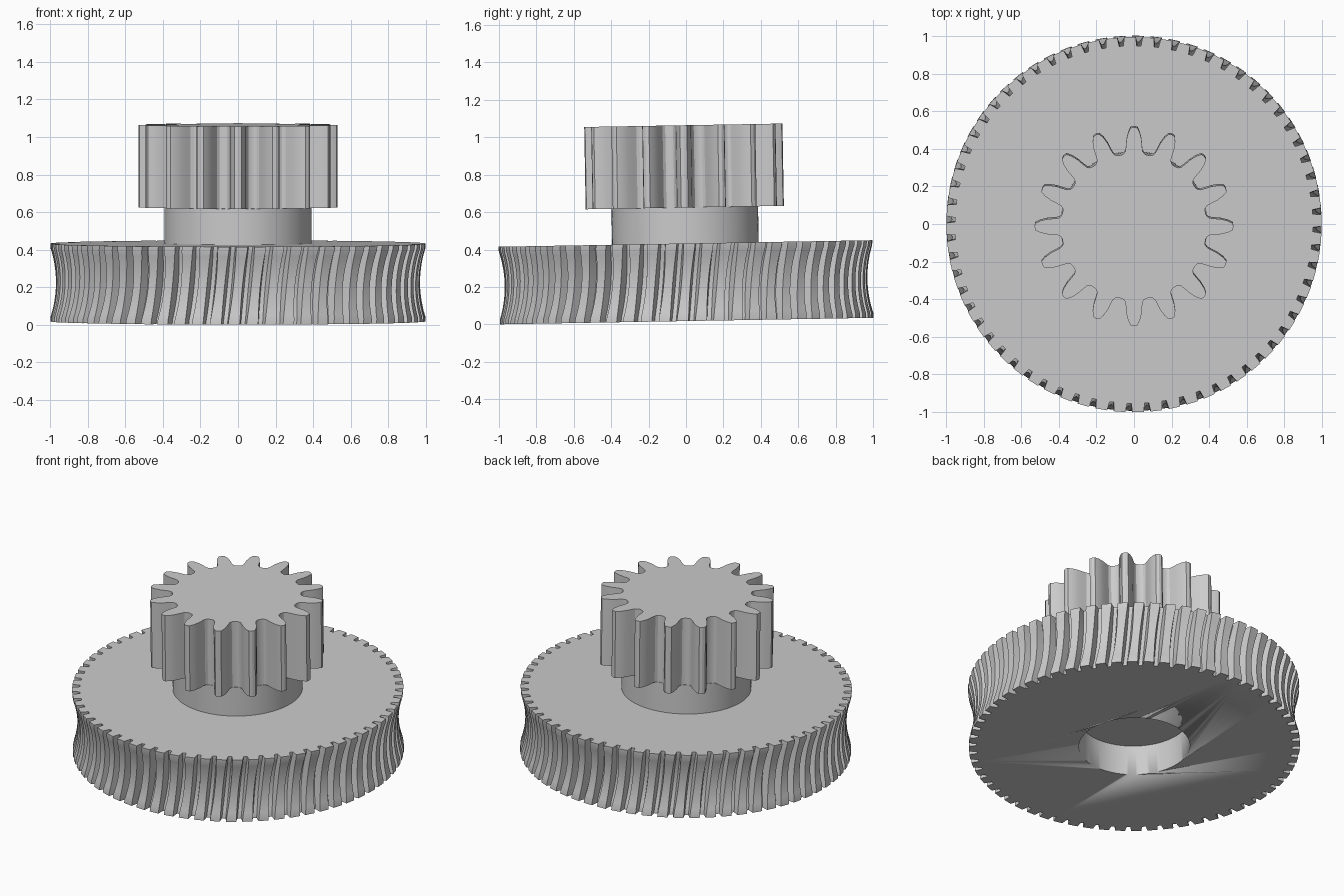
import bpy, bmesh, math
from mathutils import Matrix

if "Cube" in bpy.data.objects:
    bpy.data.objects.remove(bpy.data.objects["Cube"])

TILT = math.radians(1.0)
PLACE = Matrix.Translation((0, 0.004, 0.0175)) @ Matrix.Rotation(TILT, 4, 'X')

grey = bpy.data.materials.new("light grey")
grey.diffuse_color = (0.6, 0.6, 0.6, 1)
grey.use_nodes = True
grey.node_tree.nodes["Principled BSDF"].inputs["Base Color"].default_value = grey.diffuse_color


def finish(bm, name, angle=25):
    bmesh.ops.recalc_face_normals(bm, faces=bm.faces)
    me = bpy.data.meshes.new(name)
    bm.to_mesh(me)
    bm.free()
    me.materials.append(grey)
    ob = bpy.data.objects.new(name, me)
    bpy.context.collection.objects.link(ob)
    bpy.ops.object.select_all(action='DESELECT')
    ob.select_set(True)
    bpy.context.view_layer.objects.active = ob
    bpy.ops.object.shade_smooth_by_angle(angle=math.radians(angle))
    ob.matrix_world = PLACE
    return ob


def loft(name, rings):
    """Skin a stack of matching (x, y, z) rings and cap both ends."""
    bm = bmesh.new()
    rows = [[bm.verts.new(p) for p in ring] for ring in rings]
    n = len(rows[0])
    for a, b in zip(rows, rows[1:]):
        for i in range(n):
            j = (i + 1) % n
            bm.faces.new((a[i], a[j], b[j], b[i]))
    bm.faces.new(rows[0][::-1])
    bm.faces.new(rows[-1])
    return finish(bm, name)


def gear_ring(teeth, profile, z, twist=0.0):
    """Repeat one symmetric half tooth: (fraction of pitch from tooth centre, radius)."""
    whole = [(-f, r) for f, r in reversed(profile) if f > 0] + profile
    ring = []
    for t in range(teeth):
        for f, r in whole:
            a = 2 * math.pi * (t + f) / teeth + twist
            ring.append((r * math.cos(a), r * math.sin(a), z))
    return ring


def cylinder(name, radius, z0, z1, n=96):
    return loft(name, [[(radius * math.cos(2 * math.pi * i / n),
                         radius * math.sin(2 * math.pi * i / n), z)
                        for i in range(n)] for z in (z0, z1)])


# Worm wheel: helical teeth with a concave throat
H, STEPS = 0.415, 16
rings = []
for k in range(STEPS + 1):
    u = 2 * k / STEPS - 1
    dip = max(0.0, 1 - (u / 0.9) ** 2)
    tip, root = 1 - 0.03 * dip, 0.953 - 0.035 * dip
    half = 0.31 - 0.06 * dip
    rings.append(gear_ring(64, [(half, tip), (0.38, root)], H * k / STEPS, 0.022 * u))
wheel = loft("worm_wheel", rings)

# Blind bore in the underside
cutter = cylinder("bore_cutter", 0.335, -0.1, 0.2)
cutter.hide_render = True
cutter.hide_set(True)
cut = wheel.modifiers.new("bore", 'BOOLEAN')
cut.operation = 'DIFFERENCE'
cut.object = cutter
cut.solver = 'EXACT'

# Hub between the two gears
cylinder("hub", 0.392, H, 0.607)

# Spur pinion with rounded tooth roots
tooth = [(0.0, 0.53), (0.09, 0.526), (0.16, 0.50), (0.22, 0.465), (0.255, 0.43),
         (0.29, 0.405), (0.36, 0.392), (0.5, 0.388)]
tooth = tooth[:-1] + [(0.44, 0.388)]
rings = [gear_ring(16, tooth, z) for z in (0.607, 1.047)]
loft("pinion", rings)
